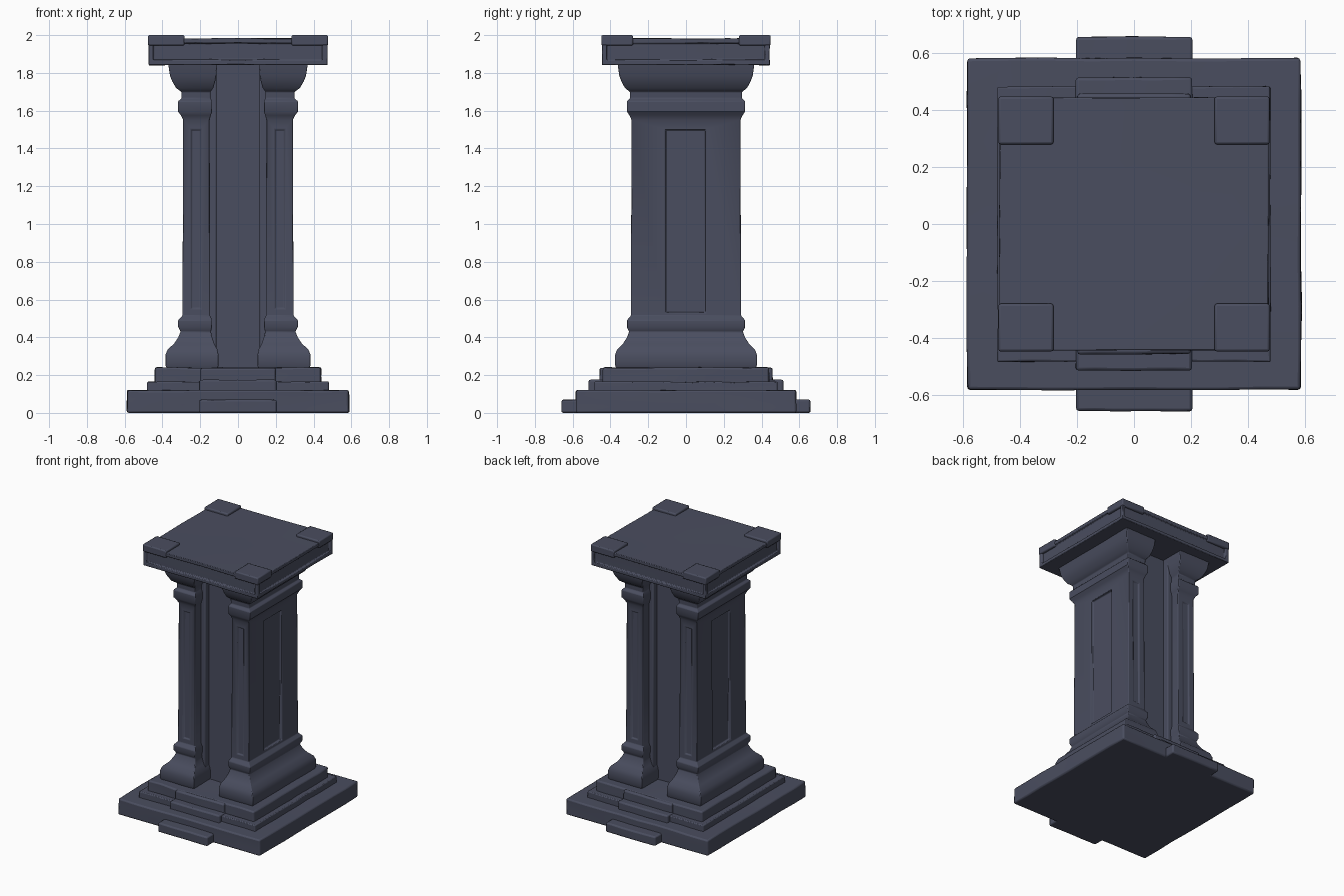
import bpy, bmesh, math
from mathutils import Vector, noise

cube = bpy.data.objects.get("Cube")
if cube:
    bpy.data.objects.remove(cube, do_unlink=True)

stone = bpy.data.materials.new("dark slate stone")
stone.use_nodes = True
colour = (0.068, 0.075, 0.115, 1)
stone.diffuse_color = colour
bsdf = next(n for n in stone.node_tree.nodes if n.type == 'BSDF_PRINCIPLED')
bsdf.inputs["Base Color"].default_value = colour
bsdf.inputs["Roughness"].default_value = 0.8


def finish(name, bm, bevel=0.01, mirror=False):
    """Turn a bmesh into a softened stone object."""
    bmesh.ops.recalc_face_normals(bm, faces=bm.faces)
    mesh = bpy.data.meshes.new(name)
    bm.to_mesh(mesh)
    bm.free()
    mesh.materials.append(stone)
    ob = bpy.data.objects.new(name, mesh)
    bpy.context.collection.objects.link(ob)
    bpy.ops.object.select_all(action='DESELECT')
    ob.select_set(True)
    bpy.context.view_layer.objects.active = ob
    bpy.ops.object.shade_smooth_by_angle(angle=math.radians(35))
    if mirror:
        ob.modifiers.new("mirror", 'MIRROR').use_clip = False
    if bevel:
        mod = ob.modifiers.new("worn edges", 'BEVEL')
        mod.width = bevel
        mod.segments = 2
        mod.limit_method = 'ANGLE'
        mod.angle_limit = math.radians(38)
    return ob


def box_mesh(x0, x1, y0, y1, z0, z1):
    bm = bmesh.new()
    bmesh.ops.create_cube(bm, size=1)
    for v in bm.verts:
        v.co = Vector((x1 if v.co.x > 0 else x0,
                       y1 if v.co.y > 0 else y0,
                       z1 if v.co.z > 0 else z0))
    return bm


def roughen(bm, cuts, amount):
    """Subdivide and wobble for hand-cut stone edges."""
    bmesh.ops.subdivide_edges(bm, edges=bm.edges[:], cuts=cuts, use_grid_fill=True)
    for v in bm.verts:
        shift = noise.noise_vector(v.co * 7) * amount
        if v.co.z < 0.001:
            shift.z = 0
        v.co += shift


def slab(name, x, y, z0, z1, cuts=7, amount=0.005, bevel=0.01):
    bm = box_mesh(-x, x, -y, y, z0, z1)
    roughen(bm, cuts, amount)
    return finish(name, bm, bevel)


def panel(bm, face, half_width, centre, z0, z1, axis, depth):
    """Cut a recessed upright panel into a side face."""
    bmesh.ops.inset_individual(bm, faces=[face], thickness=0.01, depth=0)
    mid = face.calc_center_median()
    for v in face.verts:
        v.co[axis] = centre + math.copysign(half_width, v.co[axis] - mid[axis])
        v.co.z = z1 if v.co.z > mid.z else z0
    bmesh.ops.inset_individual(bm, faces=[face], thickness=0.006, depth=-depth)


# Stepped plinth with projecting front and back treads
slab("base_slab", 0.587, 0.583, 0, 0.12)
slab("base_tread", 0.205, 0.658, 0, 0.07, 5, 0.003)
slab("middle_step", 0.48, 0.483, 0.11, 0.165)
slab("middle_tread", 0.205, 0.515, 0.11, 0.175, 5, 0.003)
slab("upper_step", 0.44, 0.44, 0.155, 0.24)
slab("upper_tread", 0.2, 0.458, 0.155, 0.238, 5, 0.003)

# Recessed core wall and the narrow strips beside it
finish("core_wall", box_mesh(-0.17, 0.17, -0.18, 0.18, 0.23, 1.86), 0)
finish("core_strip", box_mesh(0.113, 0.2, -0.225, 0.225, 0.23, 1.86), 0.008, True)

# Moulded side pillars: height and overhang beyond the shaft
profile = [(0.23, 0.085), (0.255, 0.095), (0.305, 0.095), (0.335, 0.083),
           (0.365, 0.05), (0.40, 0.026), (0.43, 0.014), (0.455, 0.027),
           (0.49, 0.027), (0.515, 0.004), (1.55, 0), (1.575, 0.012),
           (1.595, 0.027), (1.65, 0.027), (1.665, 0.008), (1.70, 0.01),
           (1.72, 0.038), (1.755, 0.058), (1.785, 0.07), (1.85, 0.08)]
bm = bmesh.new()
rings = []
for z, off in profile:
    inner, outer, side = 0.15 - off * 0.5, 0.29 + off, 0.288 + off * 0.93
    rings.append([bm.verts.new((x, y, z)) for x, y in
                  ((inner, -side), (outer, -side), (outer, side), (inner, side))])
shaft = []
for lower, upper in zip(rings, rings[1:]):
    for i in range(4):
        j = (i + 1) % 4
        face = bm.faces.new((lower[i], lower[j], upper[j], upper[i]))
        if upper[0].co.z - lower[0].co.z > 0.5:
            shaft.append(face)
bm.faces.new(rings[0][::-1])
bm.faces.new(rings[-1])
bm.normal_update()
for face in shaft:
    n = face.normal
    if n.x > 0.9:
        panel(bm, face, 0.107, -0.003, 0.53, 1.5, 1, 0.018)
    elif abs(n.y) > 0.9:
        panel(bm, face, 0.027, 0.222, 0.55, 1.5, 0, 0.008)
finish("side_pillar", bm, 0.008, True)

# Top slab with a sunken panel on each side
bm = box_mesh(-0.473, 0.473, -0.444, 0.444, 1.842, 1.983)
sides = [f for f in bm.faces if abs(f.normal.z) < 0.5]
bmesh.ops.inset_individual(bm, faces=sides, thickness=0.034, depth=0)
bmesh.ops.inset_individual(bm, faces=sides, thickness=0.006, depth=-0.014)
roughen(bm, 3, 0.004)
finish("top_slab", bm, 0.006)

# Raised corner blocks on the top slab
for sx in (-1, 1):
    for sy in (-1, 1):
        xs = sorted((sx * 0.283, sx * 0.477))
        ys = sorted((sy * 0.28, sy * 0.448))
        finish("corner_block", box_mesh(*xs, *ys, 1.945, 2.0), 0.008)
